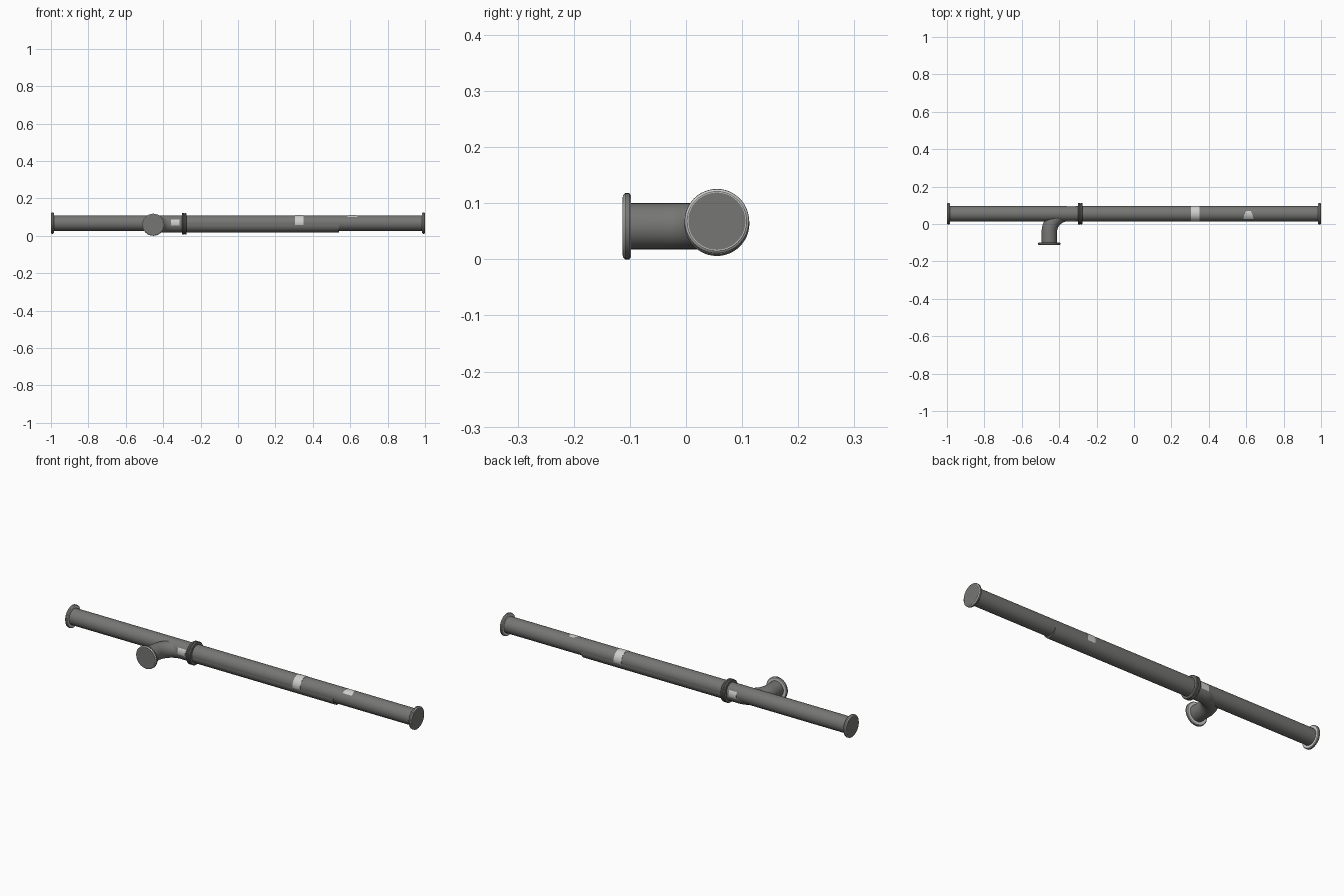
import bpy, bmesh, math
from mathutils import Vector, Matrix

if "Cube" in bpy.data.objects:
    bpy.data.objects.remove(bpy.data.objects["Cube"])

def material(name, v):
    m = bpy.data.materials.new(name)
    m.diffuse_color = (v, v, v * 0.97, 1)
    m.use_nodes = True
    m.node_tree.nodes["Principled BSDF"].inputs["Base Color"].default_value = m.diffuse_color
    return m

DARK = material("dark grey", 0.18)
LIGHT = material("light grey", 0.62)
MAIN = Vector((0, 0.055, 0.068))      # axis of the long pipe
LOW_Z = 0.059                         # axis height of the branch pipe
SIDES = 48

def finish(name, bm, mat, smooth=True):
    bmesh.ops.recalc_face_normals(bm, faces=bm.faces)
    me = bpy.data.meshes.new(name)
    bm.to_mesh(me)
    bm.free()
    me.materials.append(mat)
    ob = bpy.data.objects.new(name, me)
    bpy.context.collection.objects.link(ob)
    bpy.context.view_layer.objects.active = ob
    ob.select_set(True)
    if smooth:
        bpy.ops.object.shade_smooth_by_angle(angle=math.radians(35))
    ob.select_set(False)
    return ob

def sweep(name, rings, mat):
    """Skin circles given as (centre, direction, radius) and cap both ends."""
    bm = bmesh.new()
    loops = []
    for c, d, r in rings:
        d = Vector(d).normalized()
        side = d.cross(Vector((0, 0, 1)))
        loops.append([bm.verts.new(Vector(c) + r * (math.cos(a) * side + Vector((0, 0, math.sin(a)))))
                      for a in (2 * math.pi * i / SIDES for i in range(SIDES))])
    for a, b in zip(loops, loops[1:]):
        for i in range(SIDES):
            j = (i + 1) % SIDES
            bm.faces.new((a[i], a[j], b[j], b[i]))
    bm.faces.new(loops[0])
    bm.faces.new(loops[-1])
    return finish(name, bm, mat)

def lathe(name, origin, d, profile, mat):
    d = Vector(d)
    return sweep(name, [(Vector(origin) + d * t, d, r) for t, r in profile], mat)

def flange(name, end, d, r=0.057):
    """Light flange with a rounded rim, closed by a dark cap facing outward."""
    lathe(name, end, d, [(-0.015, r - 0.003), (-0.012, r), (-0.004, r), (-0.0005, r - 0.004)], LIGHT)
    lathe(name + "_rim", end, d, [(-0.012, r + 0.0005), (-0.004, r + 0.0005)], DARK)
    lathe(name + "_cap", end, d, [(-0.003, r - 0.006), (0, r - 0.006)], DARK)

# Long straight pipe with a flange on each end
lathe("main_pipe", MAIN, (1, 0, 0), [(-0.99, 0.0415), (0.99, 0.0415)], DARK)
for side, label in ((-1, "left"), (1, "right")):
    flange(label + "_flange", MAIN + Vector((side, 0, 0)), (side, 0, 0))

# Branch pipe: stub, quarter bend, then a run nested in the main pipe
bx, bend = -0.453, 0.1
centre = Vector((bx + bend, MAIN.y - bend, LOW_Z))
rings = [((bx, -0.108, LOW_Z), (0, 1, 0), 0.041)]
for i in range(17):
    a = math.pi / 2 * i / 16
    rings.append((centre + bend * Vector((-math.cos(a), math.sin(a), 0)),
                  (math.sin(a), math.cos(a), 0), 0.041))
rings.append(((0.54, MAIN.y, LOW_Z), (1, 0, 0), 0.041))
sweep("branch_pipe", rings, DARK)
flange("branch_flange", (bx, -0.113, LOW_Z), (0, -1, 0), 0.0585)

# Double collar coupling
coupling = Vector((-0.288, MAIN.y, 0.064))
for dx in (-0.0065, 0.0065):
    lathe("coupling_disc", coupling + Vector((dx, 0, 0)), (1, 0, 0),
          [(-0.006, 0.055), (-0.003, 0.058), (0.003, 0.058), (0.006, 0.055)], DARK)

# Light sleeves wrapped round the pipe
lathe("joint_sleeve", (-0.336, MAIN.y, 0.066), (1, 0, 0), [(-0.022, 0.0425), (0.022, 0.0425)], LIGHT)
lathe("band_sleeve", MAIN + Vector((0.328, 0, 0)), (1, 0, 0), [(-0.022, 0.0425), (0.022, 0.0425)], LIGHT)

# Small light patch on top of the pipe, tapering toward the back
bm = bmesh.new()
rows = []
for i in range(9):
    y = -0.028 + 0.042 * i / 8
    half = 0.026 - 0.014 * (i / 8) ** 2
    z = math.sqrt(0.0421 ** 2 - y * y)
    rows.append([bm.verts.new(MAIN + Vector((0.612 + s * half, y, z))) for s in (-1, 1)])
for a, b in zip(rows, rows[1:]):
    bm.faces.new((a[0], a[1], b[1], b[0]))
finish("top_patch", bm, LIGHT)
